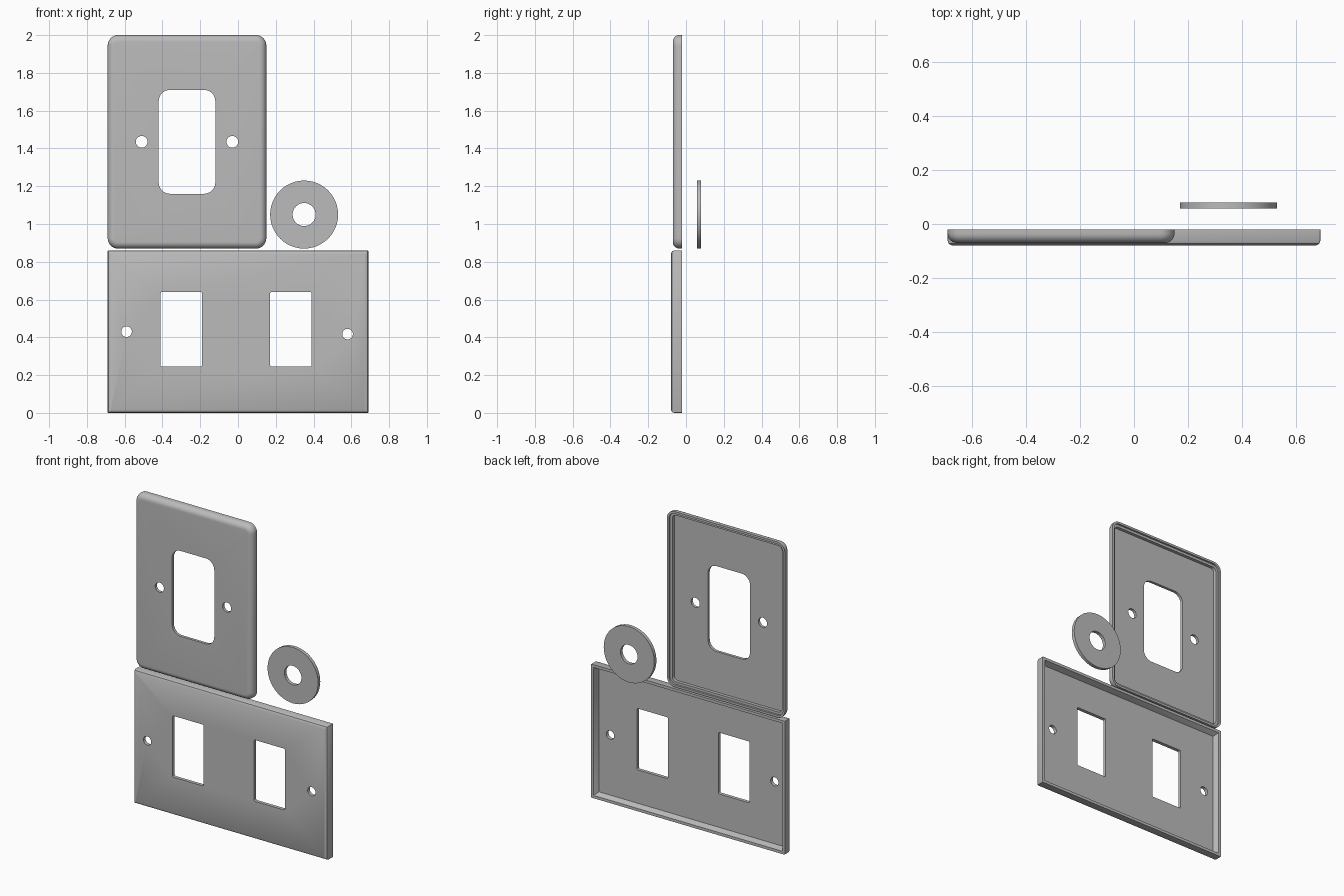
import bpy, bmesh
from math import sin, cos, pi, radians

cube = bpy.data.objects.get("Cube")
if cube:
    bpy.data.objects.remove(cube, do_unlink=True)

grey = bpy.data.materials.new("plate grey")
grey.use_nodes = True
colour = (0.5, 0.5, 0.5, 1)
grey.diffuse_color = colour
grey.node_tree.nodes["Principled BSDF"].inputs["Base Color"].default_value = colour


def outline(x0, x1, z0, z1, r, steps):
    """Rounded rectangle in the x-z plane."""
    pts = []
    corners = [(x1 - r, z1 - r), (x0 + r, z1 - r), (x0 + r, z0 + r), (x1 - r, z0 + r)]
    for q, (cx, cz) in enumerate(corners):
        for i in range(steps + 1):
            a = (q + i / steps) * pi / 2
            pts.append((cx + r * cos(a), cz + r * sin(a)))
    return pts


def loft(name, box, radius, sections, steps=8):
    """Solid through (inset, y) sections, capped at both ends."""
    x0, x1, z0, z1 = box
    bm = bmesh.new()
    loops = []
    for d, y in sections:
        pts = outline(x0 + d, x1 - d, z0 + d, z1 - d, max(radius - d, 0.004), steps)
        loops.append([bm.verts.new((x, y, z)) for x, z in pts])
    for a, b in zip(loops, loops[1:]):
        for i in range(len(a)):
            j = (i + 1) % len(a)
            bm.faces.new((a[i], a[j], b[j], b[i]))
    bm.faces.new(loops[0])
    bm.faces.new(loops[-1])
    bmesh.ops.recalc_face_normals(bm, faces=bm.faces)
    mesh = bpy.data.meshes.new(name)
    bm.to_mesh(mesh)
    bm.free()
    obj = bpy.data.objects.new(name, mesh)
    bpy.context.collection.objects.link(obj)
    mesh.materials.append(grey)
    return obj


def cutter(box, radius):
    obj = loft("cutter", box, radius, [(0, -0.3), (0, 0.3)])
    obj.hide_render = True
    return obj


def round_box(x, z, r):
    return (x - r, x + r, z - r, z + r)


def cut(obj, openings):
    bpy.context.view_layer.objects.active = obj
    for box, radius in openings:
        tool = cutter(box, radius)
        mod = obj.modifiers.new("opening", 'BOOLEAN')
        mod.operation = 'DIFFERENCE'
        mod.solver = 'EXACT'
        mod.object = tool
        bpy.ops.object.modifier_apply(modifier=mod.name)
        bpy.data.objects.remove(tool, do_unlink=True)
    bpy.ops.object.select_all(action='DESELECT')
    obj.select_set(True)
    bpy.ops.object.shade_smooth_by_angle(angle=radians(30))


# Upper plate: filleted front edge, stepped rim around a hollow back
fillet = 0.035
arc = [(fillet * (1 - sin(t)), -0.07 + fillet * (1 - cos(t)))
       for t in [pi / 2 * i / 8 for i in range(8, -1, -1)]]
arc.reverse()
front = [(d, y) for d, y in arc]
upper = loft("upper_plate", (-0.69, 0.15, 0.87, 2.0), 0.055,
             front[::1] + [(0, -0.02), (0.014, -0.02), (0.014, -0.032),
                           (0.03, -0.032), (0.03, -0.052)])
cut(upper, [((-0.42, -0.12, 1.16, 1.71), 0.06),
            (round_box(-0.51, 1.435, 0.031), 0.031),
            (round_box(-0.03, 1.435, 0.031), 0.031)])

# Lower plate: wide, square corners, small chamfer, sloped inner rim
lower = loft("lower_plate", (-0.69, 0.69, 0, 0.86), 0.004,
             [(0.016, -0.08), (0.004, -0.073), (0, -0.062), (0, -0.02),
              (0.018, -0.02), (0.03, -0.058)], steps=2)
cut(lower, [((-0.41, -0.19, 0.245, 0.64), 0.008),
            ((0.17, 0.39, 0.245, 0.64), 0.008),
            (round_box(-0.59, 0.43, 0.028), 0.028),
            (round_box(0.58, 0.417, 0.028), 0.028)])

# Loose flat washer behind the plates
washer = loft("washer", round_box(0.35, 1.05, 0.18), 0.18, [(0, 0.058), (0, 0.08)], steps=12)
cut(washer, [(round_box(0.35, 1.05, 0.061), 0.061)])
